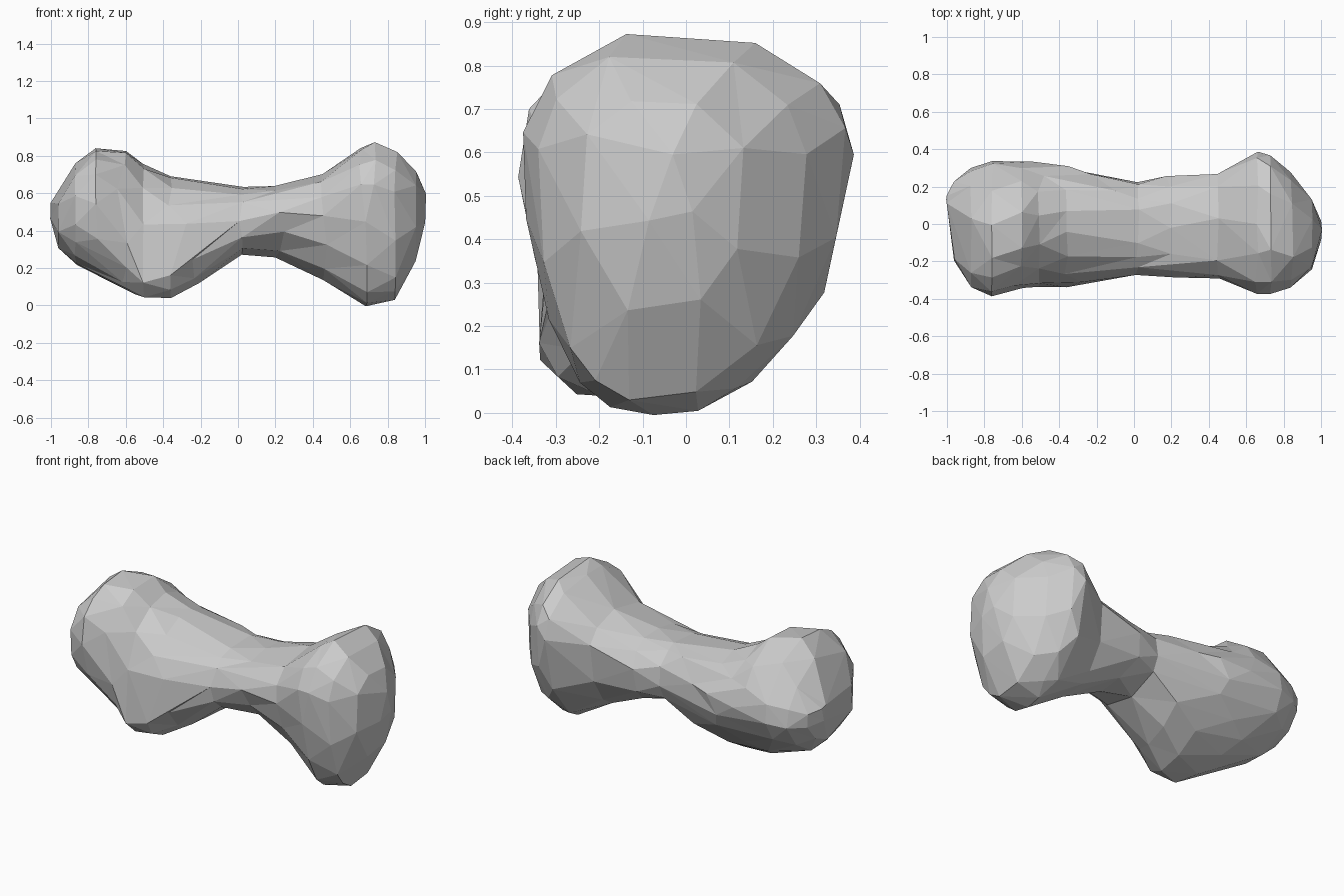
import bpy, bmesh, math
from mathutils import Vector

# Cross-sections along the length: x, front(y,z), back(y,z), bottom(y,z), top(y,z)
SECTIONS = [
    (-1.0, 0.06, 0.48, 0.16, 0.52, 0.12, 0.45, 0.12, 0.55),
    (-0.96, -0.21, 0.46, 0.23, 0.50, 0.05, 0.31, 0.06, 0.61),
    (-0.87, -0.34, 0.55, 0.30, 0.48, 0.00, 0.22, 0.02, 0.75),
    (-0.76, -0.385, 0.62, 0.34, 0.48, -0.03, 0.165, -0.02, 0.84),
    (-0.60, -0.34, 0.40, 0.335, 0.48, -0.12, 0.08, 0.00, 0.835),
    (-0.51, -0.34, 0.18, 0.33, 0.48, -0.19, 0.045, 0.02, 0.76),
    (-0.36, -0.345, 0.20, 0.315, 0.50, -0.17, 0.04, 0.05, 0.69),
    (-0.20, -0.31, 0.34, 0.265, 0.48, -0.10, 0.12, 0.06, 0.67),
    (0.02, -0.275, 0.43, 0.22, 0.46, -0.05, 0.275, 0.03, 0.635),
    (0.20, -0.28, 0.49, 0.26, 0.46, -0.02, 0.255, 0.03, 0.635),
    (0.45, -0.29, 0.50, 0.27, 0.52, -0.03, 0.135, 0.00, 0.70),
    (0.66, -0.37, 0.60, 0.385, 0.62, -0.07, 0.00, -0.03, 0.84),
    (0.73, -0.37, 0.60, 0.37, 0.62, -0.08, -0.005, -0.04, 0.875),
    (0.84, -0.34, 0.55, 0.28, 0.55, -0.09, 0.03, -0.05, 0.84),
    (0.95, -0.25, 0.52, 0.14, 0.52, -0.06, 0.23, -0.05, 0.73),
    (1.00, -0.09, 0.52, 0.02, 0.52, -0.04, 0.42, -0.04, 0.60),
]
SIDES, STEPS = 28, 3


def bump(x, centre, width):
    return max(0, 1 - abs(x - centre) / width)


def fullness(x, back, top):
    """Corner exponent: below 1 is boxy, above 1 is bevelled."""
    if back:
        return 0.9 + 0.3 * min(1, 2 * bump(x, -0.65, 0.55)) + 0.1 * bump(x, 0.7, 0.4)
    if top:
        return 0.88
    return 0.88 + 0.5 * bump(x, 0.3, 0.35) + 0.2 * bump(x, -0.25, 0.25)


def ring_point(s, a):
    x, yf, zf, yb, zk, y0, z0, y1, z1 = s
    c, n = math.cos(a), math.sin(a)
    ys, zs = (yb, zk) if c >= 0 else (yf, zf)
    ye, ze = (y1, z1) if n >= 0 else (y0, z0)
    power = fullness(x, c >= 0, n >= 0)
    return Vector((x, ye + (ys - ye) * abs(c) ** power,
                   zs + (ze - zs) * abs(n) ** power))


def lump(p):
    return math.sin(9 * p.x + 4 * p.y) * math.sin(11 * p.y + 2) * math.sin(10 * p.z + 3 * p.x)


# Loft the dumbbell-shaped rock, adding gentle lumps
bm = bmesh.new()
rings = []
for i in range((len(SECTIONS) - 1) * STEPS + 1):
    k = min(i // STEPS, len(SECTIONS) - 2)
    t = i / STEPS - k
    s = [a + (b - a) * t for a, b in zip(SECTIONS[k], SECTIONS[k + 1])]
    mid = Vector((s[0], (s[1] + s[3]) / 2, (s[6] + s[8]) / 2))
    ring = []
    for j in range(SIDES):
        p = ring_point(s, 2 * math.pi * j / SIDES)
        p = mid + (p - mid) * (1 + 0.02 * lump(p))
        p.z = max(p.z, 0)
        ring.append(bm.verts.new(p))
    rings.append(ring)
for r, q in zip(rings, rings[1:]):
    for j in range(SIDES):
        n = (j + 1) % SIDES
        bm.faces.new((r[j], r[n], q[n], q[j]))
bm.faces.new(rings[0])
bm.faces.new(rings[-1])
bmesh.ops.recalc_face_normals(bm, faces=bm.faces)
bmesh.ops.triangulate(bm, faces=bm.faces)

mesh = bpy.data.meshes.new("rock")
tris = len(bm.faces)
bm.to_mesh(mesh)
bm.free()
rock = bpy.data.objects.new("rock", mesh)
bpy.context.collection.objects.link(rock)

# Reduce to coarse irregular flat facets
dec = rock.modifiers.new("facets", 'DECIMATE')
dec.ratio = 310 / tris
